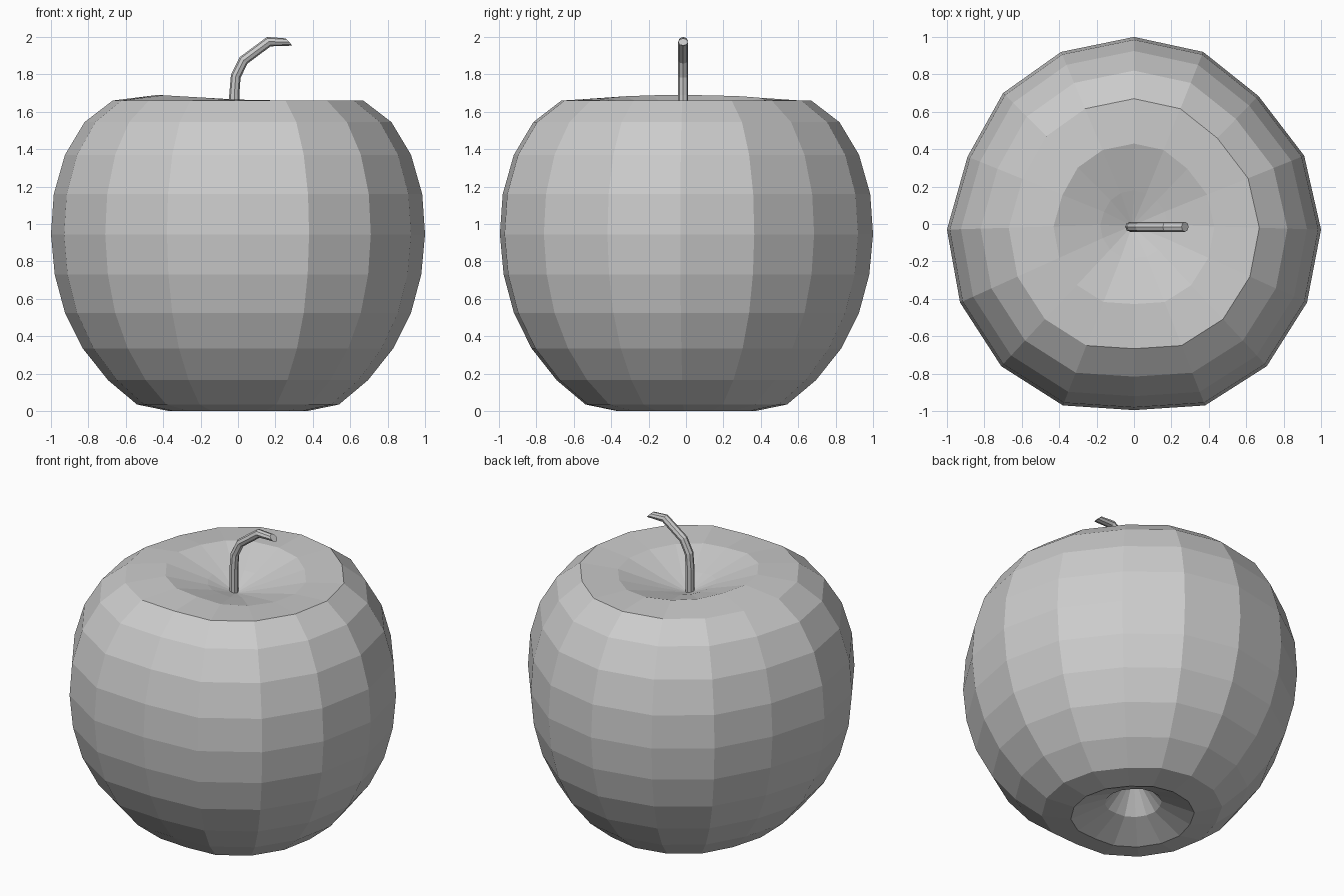
import bpy, bmesh
from math import sin, cos, pi
from mathutils import Vector

if "Cube" in bpy.data.objects:
    bpy.data.objects.remove(bpy.data.objects["Cube"])


def finish(bm, name):
    bmesh.ops.recalc_face_normals(bm, faces=bm.faces)
    mesh = bpy.data.meshes.new(name)
    bm.to_mesh(mesh)
    bm.free()
    obj = bpy.data.objects.new(name, mesh)
    bpy.context.collection.objects.link(obj)
    return obj


def bridge(bm, a, b):
    n = len(a)
    for i in range(n):
        bm.faces.new((a[i], a[(i + 1) % n], b[(i + 1) % n], b[i]))


def fan(bm, ring, point):
    tip = bm.verts.new(point)
    n = len(ring)
    for i in range(n):
        bm.faces.new((ring[i], ring[(i + 1) % n], tip))


# Apple body: slightly irregular 16-sided outline, scaled along a profile
outline = [(0, 1), (.37, .92), (.665, .685), (.91, .365), (1, -.03), (.925, -.42),
           (.71, -.76), (.38, -.97), (0, -.995), (-.38, -.97), (-.71, -.76),
           (-.93, -.42), (-1, -.03), (-.89, .36), (-.70, .70), (-.39, .92)]
# radius, height, extra tilt (the right side of the top rim sits lower)
profile = [(.17, .09, 0), (.37, 0, 0), (.54, .035, 0), (.695, .165, 0), (.83, .335, 0),
           (.925, .525, 0), (.98, .73, 0), (1, .945, 0), (.985, 1.16, 0),
           (.925, 1.37, 0), (.82, 1.545, 0), (.67, 1.66, 0), (.43, 1.665, -.025),
           (.18, 1.59, -.015)]
bm = bmesh.new()
rings = [[bm.verts.new((x * r, y * r, z + t * x)) for x, y in outline]
         for r, z, t in profile]
for a, b in zip(rings, rings[1:]):
    bridge(bm, a, b)
fan(bm, rings[0], (0, 0, .3))
fan(bm, rings[-1], (-.01, -.01, 1.53))
finish(bm, "apple_body")

# Stem: bent tube in the xz plane; each section has its own lean
sides, rad = 8, .027
path = [(-.02, 1.5, 0), (-.02, 1.69, 0), (-.012, 1.79, .3), (.03, 1.875, .7),
        (.165, 1.975, 1.2), (.273, 1.973, .8)]
bm = bmesh.new()
rings = []
for x, z, lean in path:
    side = Vector((cos(lean), 0, -sin(lean)))
    rings.append([bm.verts.new(Vector((x, -.015, z))
                               + side * rad * cos(2 * pi * i / sides)
                               + Vector((0, rad * sin(2 * pi * i / sides), 0)))
                  for i in range(sides)])
for a, b in zip(rings, rings[1:]):
    bridge(bm, a, b)
bm.faces.new(rings[0])
bm.faces.new(rings[-1])
finish(bm, "stem")
